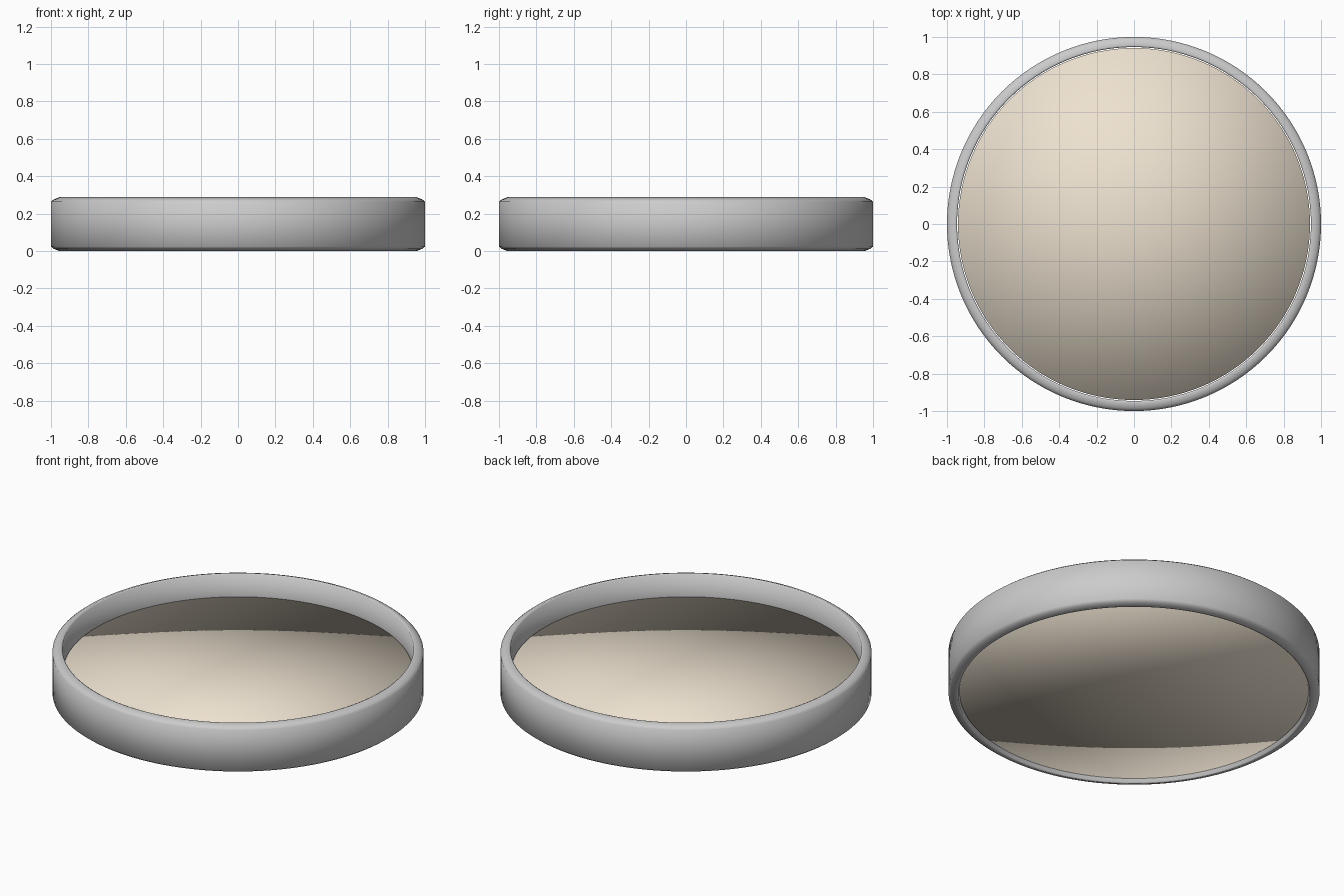
import bpy, bmesh, math

if "Cube" in bpy.data.objects:
    bpy.data.objects.remove(bpy.data.objects["Cube"])

SEG = 128


def finish(bm, name):
    bmesh.ops.recalc_face_normals(bm, faces=bm.faces)
    for f in bm.faces:
        f.smooth = True
    me = bpy.data.meshes.new(name)
    bm.to_mesh(me)
    bm.free()
    ob = bpy.data.objects.new(name, me)
    bpy.context.collection.objects.link(ob)
    return ob


def lathe(name, profile):
    """Revolve a closed (radius, z) profile around the z axis."""
    bm = bmesh.new()
    rings = []
    for i in range(SEG):
        a = 2 * math.pi * i / SEG
        rings.append([bm.verts.new((r * math.cos(a), r * math.sin(a), z)) for r, z in profile])
    n = len(profile)
    for i in range(SEG):
        p, q = rings[i], rings[(i + 1) % SEG]
        for j in range(n):
            k = (j + 1) % n
            bm.faces.new((p[j], q[j], q[k], p[k]))
    return finish(bm, name)


# Outer hoop with softened outer edges, open top and bottom
H = 0.288
lower = [(0.946, 0.004), (0.955, 0.0), (0.985, 0.012), (1.0, 0.024)]
upper = [(r, H - z) for r, z in reversed(lower)]
lathe("outer_hoop", lower + upper)

# Solid round panel set inside the hoop, smooth-shaded caps
z0, z1 = 0.025, 0.153
bm = bmesh.new()
bmesh.ops.create_cone(bm, cap_ends=True, cap_tris=True, segments=SEG,
                      radius1=0.941, radius2=0.941, depth=z1 - z0)
bmesh.ops.translate(bm, verts=bm.verts, vec=(0, 0, (z0 + z1) / 2))
panel = finish(bm, "inner_panel")
mat = bpy.data.materials.new("warm_cream")
mat.diffuse_color = (0.85, 0.76, 0.63, 1)
mat.use_nodes = True
mat.node_tree.nodes["Principled BSDF"].inputs["Base Color"].default_value = mat.diffuse_color
panel.data.materials.append(mat)
